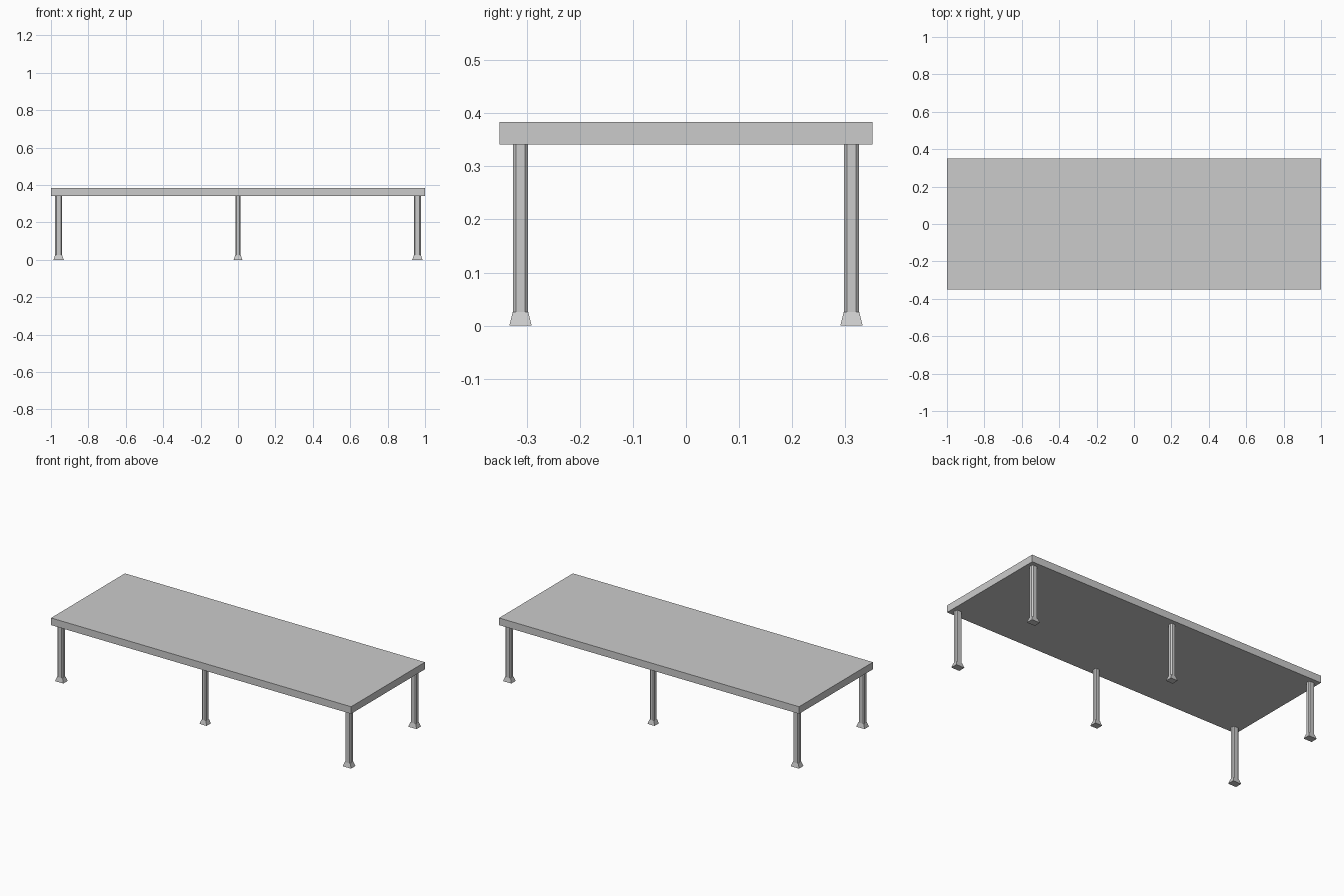
import bpy, bmesh

if "Cube" in bpy.data.objects:
    bpy.data.objects.remove(bpy.data.objects["Cube"])


def make_object(name, bm):
    bmesh.ops.recalc_face_normals(bm, faces=bm.faces)
    mesh = bpy.data.meshes.new(name)
    bm.to_mesh(mesh)
    bm.free()
    obj = bpy.data.objects.new(name, mesh)
    bpy.context.collection.objects.link(obj)
    return obj


def box(name, centre, size, chamfer=0.0, flare=(0, 0)):
    """Box with optional chamfered upright edges and a flared base."""
    bm = bmesh.new()
    bmesh.ops.create_cube(bm, size=1)
    for v in bm.verts:
        grow = flare if v.co.z < 0 else (0, 0)
        v.co.x *= size[0] + 2 * grow[0]
        v.co.y *= size[1] + 2 * grow[1]
        v.co.z *= size[2]
    if chamfer:
        upright = [e for e in bm.edges
                   if abs(e.verts[0].co.z - e.verts[1].co.z) > size[2] / 2]
        bmesh.ops.bevel(bm, geom=upright, offset=chamfer, segments=1,
                        affect='EDGES')
    obj = make_object(name, bm)
    obj.location = centre
    return obj


TOP_Z, UNDER_Z, FOOT_Z = 0.384, 0.341, 0.026

# Table top slab
box("table_top", (0, 0, (TOP_Z + UNDER_Z) / 2), (2.0, 0.703, TOP_Z - UNDER_Z))

# Three legs along each long side, each with a flared foot
for side, y in (("front", -0.312), ("back", 0.312)):
    for place, x, width in (("left", -0.959, 0.037),
                            ("middle", 0, 0.029),
                            ("right", 0.959, 0.037)):
        box(f"{side}_{place}_leg", (x, y, (UNDER_Z + FOOT_Z) / 2),
            (width, 0.029, UNDER_Z - FOOT_Z), chamfer=0.006)
        box(f"{side}_{place}_foot", (x, y, FOOT_Z / 2),
            (width, 0.029, FOOT_Z), flare=(0.009, 0.0065))
